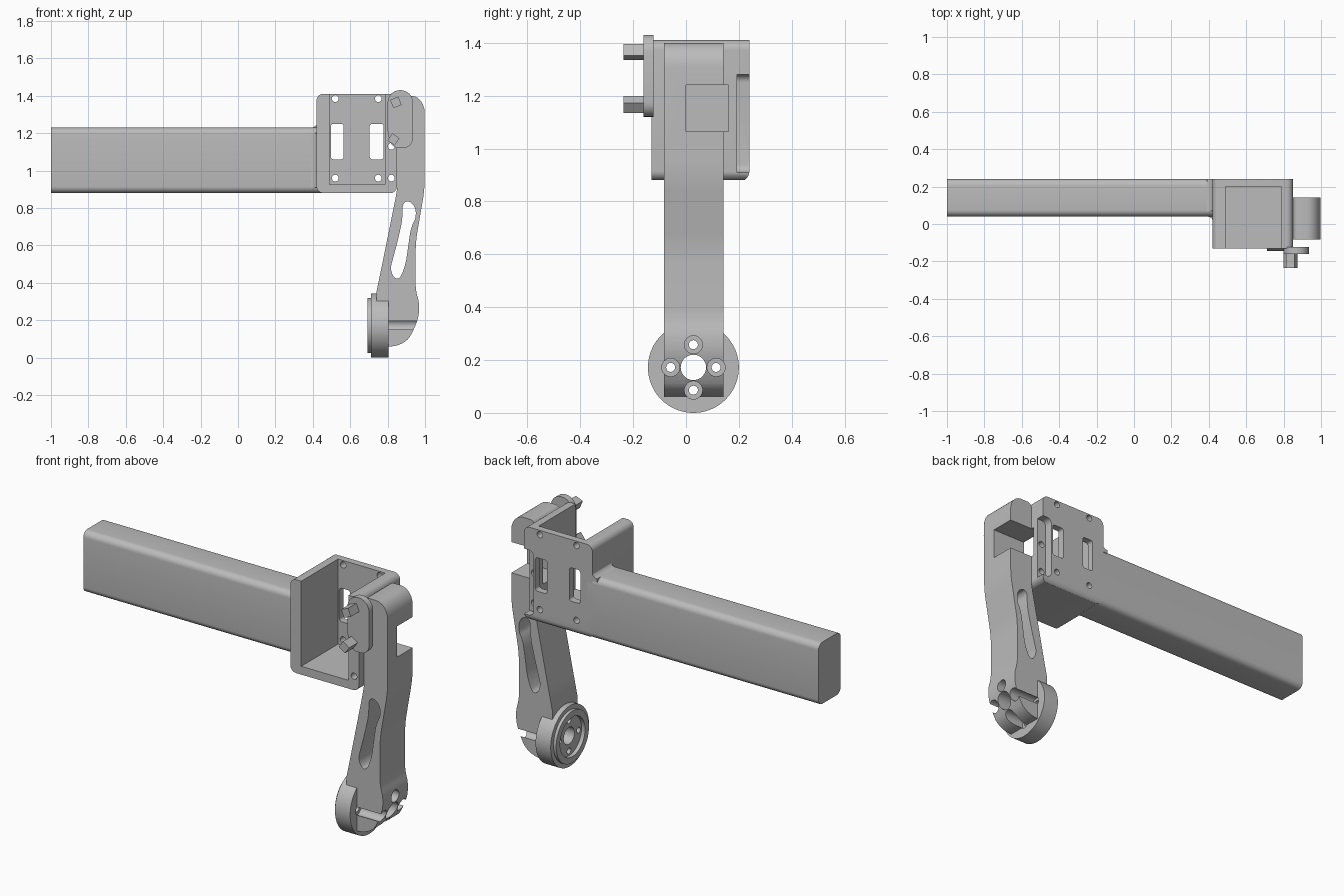
import bpy, bmesh, math

if "Cube" in bpy.data.objects:
    bpy.data.objects.remove(bpy.data.objects["Cube"])

GREY = (0.5, 0.5, 0.5, 1)
mat = bpy.data.materials.new("plain grey")
mat.use_nodes = True
mat.diffuse_color = GREY
mat.node_tree.nodes["Principled BSDF"].inputs["Base Color"].default_value = GREY


def rounded(points, default=0.0, steps=6):
    """Round the corners of a profile; a point may carry its own radius."""
    out = []
    for i, p in enumerate(points):
        r = p[2] if len(p) > 2 else default
        if r == 0:
            out.append((p[0], p[1]))
            continue
        ends = []
        for q in (points[i - 1], points[(i + 1) % len(points)]):
            d = math.hypot(q[0] - p[0], q[1] - p[1])
            k = min(r / d, 0.49)
            ends.append((p[0] + (q[0] - p[0]) * k, p[1] + (q[1] - p[1]) * k))
        for s in range(steps + 1):
            t = s / steps
            # weight near 0.7 makes the corner a circular arc at right angles
            a, b, c = (1 - t) ** 2, 1.414 * t * (1 - t), t * t
            out.append(tuple((a * ends[0][j] + b * p[j] + c * ends[1][j]) / (a + b + c)
                             for j in (0, 1)))
    return out


def rect(u0, u1, v0, v1):
    return [(u0, v0), (u1, v0), (u1, v1), (u0, v1)]


def circle(u, v, r, n=48):
    return [(u + r * math.cos(2 * math.pi * i / n), v + r * math.sin(2 * math.pi * i / n))
            for i in range(n)]


def prism(name, profile, axis, lo, hi):
    """Extrude a profile along x (profile in y,z), y (x,z) or z (x,y)."""
    place = {"x": lambda u, v, t: (t, u, v),
             "y": lambda u, v, t: (u, t, v),
             "z": lambda u, v, t: (u, v, t)}[axis]
    bm = bmesh.new()
    low = [bm.verts.new(place(u, v, lo)) for u, v in profile]
    high = [bm.verts.new(place(u, v, hi)) for u, v in profile]
    bm.faces.new(low)
    bm.faces.new(high)
    n = len(profile)
    for i in range(n):
        j = (i + 1) % n
        bm.faces.new((low[i], low[j], high[j], high[i]))
    bmesh.ops.recalc_face_normals(bm, faces=bm.faces[:])
    mesh = bpy.data.meshes.new(name)
    bm.to_mesh(mesh)
    bm.free()
    mesh.materials.append(mat)
    obj = bpy.data.objects.new(name, mesh)
    bpy.context.collection.objects.link(obj)
    return obj


def boolean(obj, profile, axis, lo, hi, operation="DIFFERENCE"):
    tool = prism("cutter", profile, axis, lo, hi)
    mod = obj.modifiers.new("cut", "BOOLEAN")
    mod.operation, mod.solver, mod.object = operation, "EXACT", tool
    bpy.context.view_layer.objects.active = obj
    bpy.ops.object.modifier_apply(modifier=mod.name)
    bpy.data.objects.remove(tool)


# Long beam with softened lengthwise edges
beam = prism("beam", rounded(rect(0.04, 0.24, 0.88, 1.23), 0.035), "x", -1, 0.45)


# Concave fillets where the beam meets the bracket
def fillet(name, corner, size, axis, lo, hi):
    u, v = corner
    arc = [(u - size + size * math.sin(a), v + size - size * math.cos(a))
           for a in (math.pi / 2 * i / 8 for i in range(9))]
    flip = 1 if axis == "y" else -1
    pts = [(u + 0.02, v - 0.02), (u - size, v - 0.02)] + arc + [(u + 0.02, v + size)]
    pts = [(p, v + (q - v) * flip) for p, q in pts]
    return prism(name, pts, axis, lo, hi)


fillet_top = fillet("top_fillet", (0.425, 1.23), 0.035, "y", 0.07, 0.24)
fillet_front = fillet("front_fillet", (0.425, 0.04), 0.035, "z", 0.91, 1.2)

# Bracket: open at the front and top, rounded at the lower back edge
bracket = prism("bracket", rounded(rect(0.42, 0.85, 0.88, 1.41), 0.035), "y", -0.13, 0.24)
side = rounded([(-0.2, 0.8), (0.24, 0.88, 0.035), (0.24, 1.5), (-0.2, 1.5)])
side[0] = (-0.2, 0.88)
boolean(bracket, side, "x", 0.3, 1, "INTERSECT")
boolean(bracket, rect(0.488, 0.785, 0.927, 1.5), "y", -0.2, 0.2)
for x0, x1 in ((0.496, 0.565), (0.704, 0.779)):
    boolean(bracket, rounded(rect(x0, x1, 1.06, 1.25), 0.015), "y", 0.1, 0.3)
for x in (0.52, 0.75):
    for z in (0.96, 1.385):
        boolean(bracket, circle(x, z, 0.018, 20), "y", 0.1, 0.3)
# Channel and pin holes in the thick side wall
boolean(bracket, rounded(rect(0.79, 0.9, 0.91, 1.28), 0.03), "y", 0.192, 0.3)
for z in (0.96, 1.13):
    boolean(bracket, circle(0.82, z, 0.018, 20), "y", -0.2, 0.3)
boolean(bracket, rect(0, 0.16, 1.065, 1.24), "x", 0.77, 0.9)

# Swing arm with side notch and teardrop opening
arm_profile = rounded([
    (0.85, 1.40, 0.03), (0.998, 1.40, 0.09), (0.998, 0.9, 0.05), (0.95, 0.62, 0.05),
    (0.95, 0.36, 0.03), (0.975, 0.27, 0.05), (0.95, 0.16, 0.06), (0.885, 0.06, 0.07),
    (0.74, 0.06), (0.74, 0.35), (0.773, 0.51, 0.04), (0.842, 0.85, 0.04), (0.85, 0.9)])
arm = prism("swing_arm", arm_profile, "y", -0.083, 0.142)
boolean(arm, rect(0, 0.16, 1.065, 1.24), "x", 0.8, 1.1)
teardrop = rounded([
    (0.88, 0.84), (0.94, 0.83), (0.957, 0.755), (0.925, 0.70), (0.895, 0.49),
    (0.857, 0.405), (0.81, 0.46), (0.853, 0.62), (0.88, 0.74)], 0.04)
boolean(arm, teardrop, "y", -0.2, 0.3)

# Round mounting disc with a stepped hub and shallow recess
CY, CZ = 0.028, 0.172
disc = prism("mounting_disc", circle(CY, CZ, 0.172, 72), "x", 0.71, 0.805)
boolean(disc, circle(CY, CZ, 0.147, 72), "x", 0.693, 0.75, "UNION")
boolean(disc, circle(CY, CZ, 0.112, 64), "x", 0.6, 0.715)

# Centre bore and four counterbored screw holes through arm and disc
for part in (arm, disc):
    boolean(part, circle(CY, CZ, 0.048, 40), "x", 0.6, 1.1)
    for k in range(4):
        a = k * math.pi / 2
        y, z = CY + 0.086 * math.cos(a), CZ + 0.086 * math.sin(a)
        boolean(part, circle(y, z, 0.017, 20), "x", 0.6, 1.1)
        boolean(part, circle(y, z, 0.034, 32), "x", 0.79, 1.1)

# Latch plate with two tilted square pegs
latch = prism("latch_plate", rounded([
    (0.80, 1.43, 0.065), (0.935, 1.43, 0.065), (0.935, 1.12, 0.055),
    (0.83, 1.12, 0.03), (0.80, 1.19, 0.03)]), "y", -0.16, -0.123)
for name, x, z, tilt in (("upper_peg", 0.844, 1.365, 22), ("lower_peg", 0.831, 1.167, 55)):
    a0 = math.radians(tilt + 45)
    square = [(x + 0.033 * math.cos(a0 + k * math.pi / 2),
               z + 0.033 * math.sin(a0 + k * math.pi / 2)) for k in range(4)]
    prism(name, square, "y", -0.236, -0.15)

# Smooth the curved surfaces, keep the machined edges crisp
for obj in (beam, fillet_top, fillet_front, bracket, arm, disc, latch):
    bpy.ops.object.select_all(action="DESELECT")
    obj.select_set(True)
    bpy.context.view_layer.objects.active = obj
    bpy.ops.object.shade_smooth_by_angle(angle=math.radians(30))
